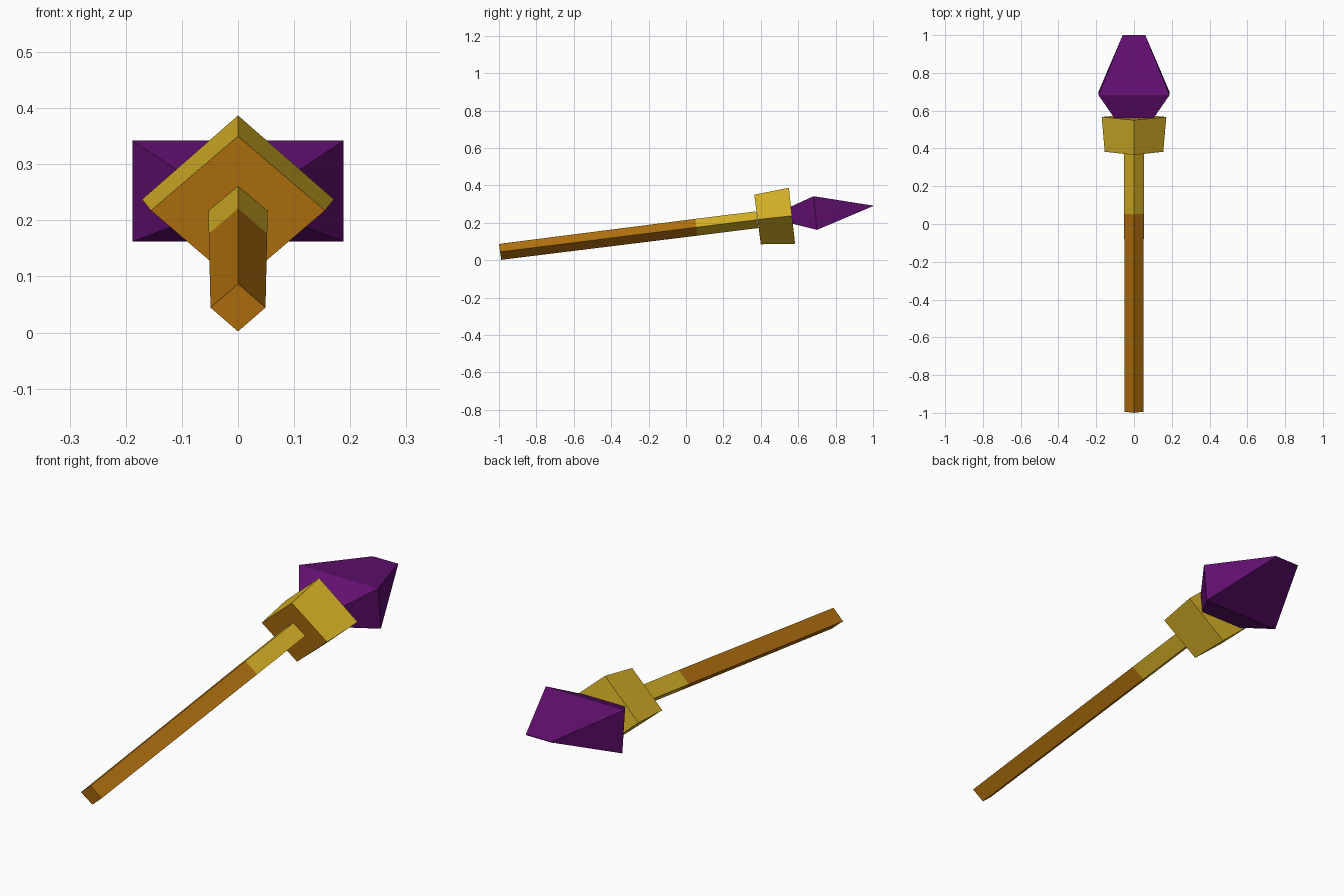
import bpy, bmesh
from mathutils import Vector

if "Cube" in bpy.data.objects:
    bpy.data.objects.remove(bpy.data.objects["Cube"])


def material(name, color):
    m = bpy.data.materials.new(name)
    m.diffuse_color = (*color, 1)
    m.use_nodes = True
    m.node_tree.nodes["Principled BSDF"].inputs["Base Color"].default_value = m.diffuse_color
    return m


brown = material("brown wood", (0.46, 0.17, 0.005))
gold = material("gold metal", (0.69, 0.45, 0.02))
purple = material("purple crystal", (0.125, 0.005, 0.165))


def diamond(top, bottom, half_width):
    """Four-sided ring in the tilted plane through (y, z) points top and bottom."""
    t, b = Vector((0, *top)), Vector((0, *bottom))
    side, mid = Vector((half_width, 0, 0)), (t + b) / 2
    return [t, mid + side, b, mid - side]


def rectangle(top, bottom, half_width):
    """Flat rectangular ring whose upper and lower edges run along x."""
    return [Vector((sx * half_width, *p))
            for p, sx in ((top, -1), (top, 1), (bottom, 1), (bottom, -1))]


def loft(name, rings, mats, side_slots=None, caps=(0, 0)):
    """Join four-sided rings with quads and close both ends."""
    bm = bmesh.new()
    loops = [[bm.verts.new(p) for p in ring] for ring in rings]
    for k, (a, b) in enumerate(zip(loops, loops[1:])):
        for i in range(4):
            j = (i + 1) % 4
            f = bm.faces.new((a[i], a[j], b[j], b[i]))
            f.material_index = side_slots[k] if side_slots else 0
    for loop, slot in zip((loops[0], loops[-1]), caps):
        bm.faces.new(loop).material_index = slot
    bmesh.ops.recalc_face_normals(bm, faces=bm.faces)
    me = bpy.data.meshes.new(name)
    bm.to_mesh(me)
    bm.free()
    for m in mats:
        me.materials.append(m)
    ob = bpy.data.objects.new(name, me)
    bpy.context.collection.objects.link(ob)
    return ob


# Shaft: wooden handle with a gold upper section
loft("shaft", [
    diamond((-1.0, 0.087), (-0.988, 0.002), 0.049),
    diamond((0.05, 0.221), (0.06, 0.131), 0.052),
    diamond((0.375, 0.261), (0.387, 0.172), 0.053),
], [brown, gold], side_slots=(0, 1), caps=(0, 1))

# Collar: gold block with a brown front face
loft("collar", [
    diamond((0.365, 0.350), (0.400, 0.085), 0.155),
    diamond((0.550, 0.387), (0.583, 0.088), 0.171),
], [gold, brown], caps=(1, 0))

# Spearhead: wide flat crystal tapering to a blunt thin edge
loft("spearhead", [
    rectangle((0.555, 0.284), (0.565, 0.196), 0.100),
    rectangle((0.682, 0.342), (0.700, 0.162), 0.188),
    rectangle((1.0, 0.292), (1.0, 0.289), 0.060),
], [purple])
